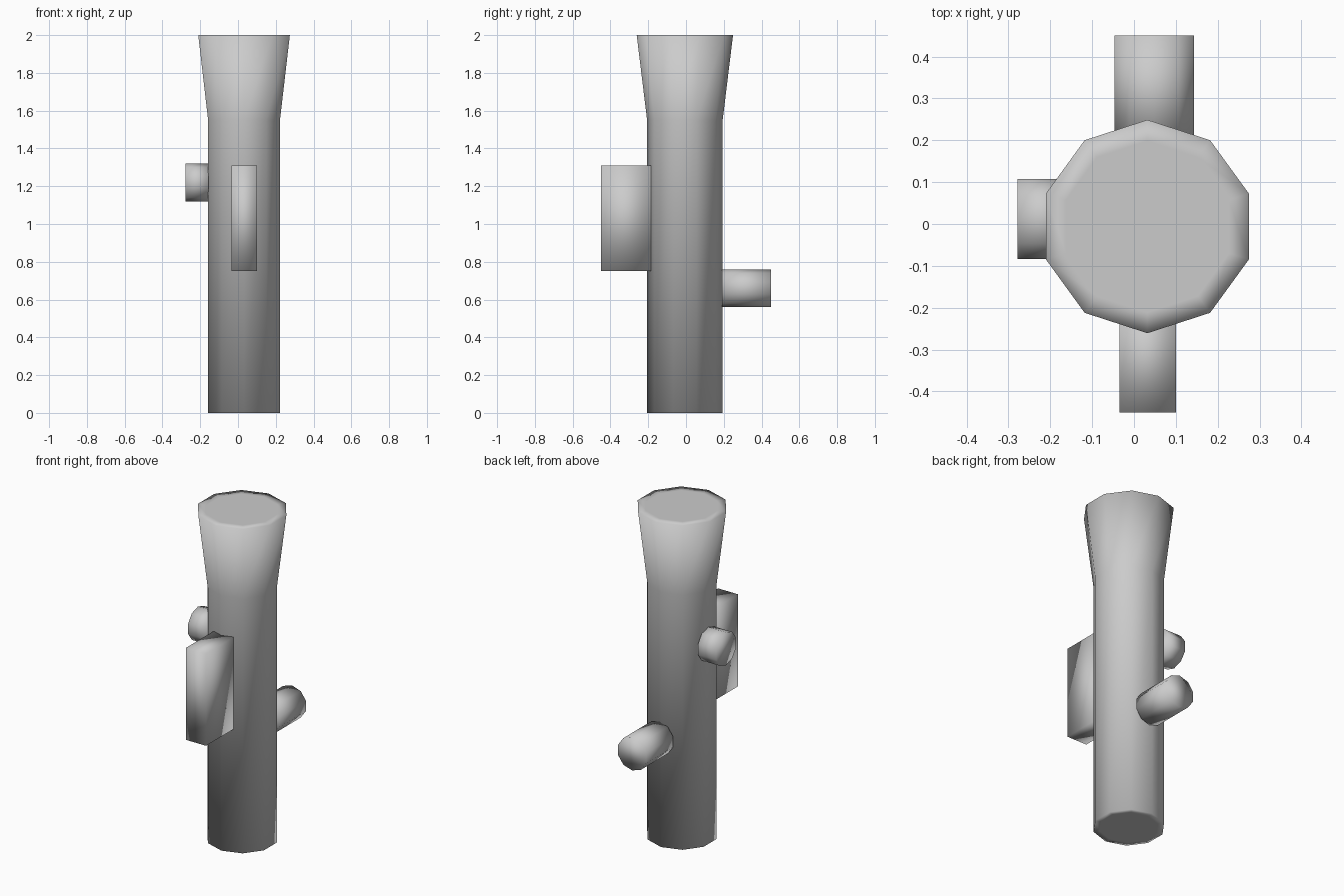
import bpy, bmesh
from math import pi, sin, cos

cube = bpy.data.objects.get("Cube")
if cube:
    bpy.data.objects.remove(cube, do_unlink=True)

GREY = (0.6, 0.6, 0.6, 1)
grey = bpy.data.materials.new("plain_grey")
grey.use_nodes = True
grey.diffuse_color = GREY
grey.node_tree.nodes["Principled BSDF"].inputs["Base Color"].default_value = GREY

SIDES = 10


def finish(name, bm):
    """Turn a bmesh into a fully smooth grey object."""
    bmesh.ops.recalc_face_normals(bm, faces=bm.faces)
    for face in bm.faces:
        face.smooth = True
    mesh = bpy.data.meshes.new(name)
    bm.to_mesh(mesh)
    bm.free()
    mesh.materials.append(grey)
    obj = bpy.data.objects.new(name, mesh)
    bpy.context.collection.objects.link(obj)
    return obj


def lathe(name, profile, place):
    """Ten-sided solid from (radius, distance) rings; place maps (u, v, w) to a point."""
    bm = bmesh.new()
    rings = []
    for radius, dist in profile:
        angles = [pi / 2 + 2 * pi * i / SIDES for i in range(SIDES)]
        rings.append([bm.verts.new(place(radius * cos(a), radius * sin(a), dist))
                      for a in angles])
    for low, high in zip(rings, rings[1:]):
        for i in range(SIDES):
            j = (i + 1) % SIDES
            bm.faces.new((low[i], low[j], high[j], high[i]))
    bm.faces.new(rings[0])
    bm.faces.new(rings[-1])
    return finish(name, bm)


# Upright tube with a flared top; the end caps carry an inset ring
lathe("flared_body",
      [(0.165, 0), (0.2, 0), (0.2, 1.55), (0.255, 2), (0.205, 2)],
      lambda u, v, w: (0.032 + u, -0.006 + v, w))

# Peg on the back and knob on the side
lathe("back_peg", [(0.1, 0.19), (0.1, 0.45)],
      lambda u, v, w: (0.048 + u, w, 0.66 + v))
lathe("side_knob", [(0.1, -0.155), (0.1, -0.278)],
      lambda u, v, w: (w, 0.012 + u, 1.22 + v))

# Upright block on the front
bm = bmesh.new()
bmesh.ops.create_cube(bm, size=1)
bmesh.ops.scale(bm, vec=(0.135, 0.265, 0.56), verts=bm.verts)
bmesh.ops.translate(bm, vec=(0.033, -0.3185, 1.03), verts=bm.verts)
finish("front_block", bm)
